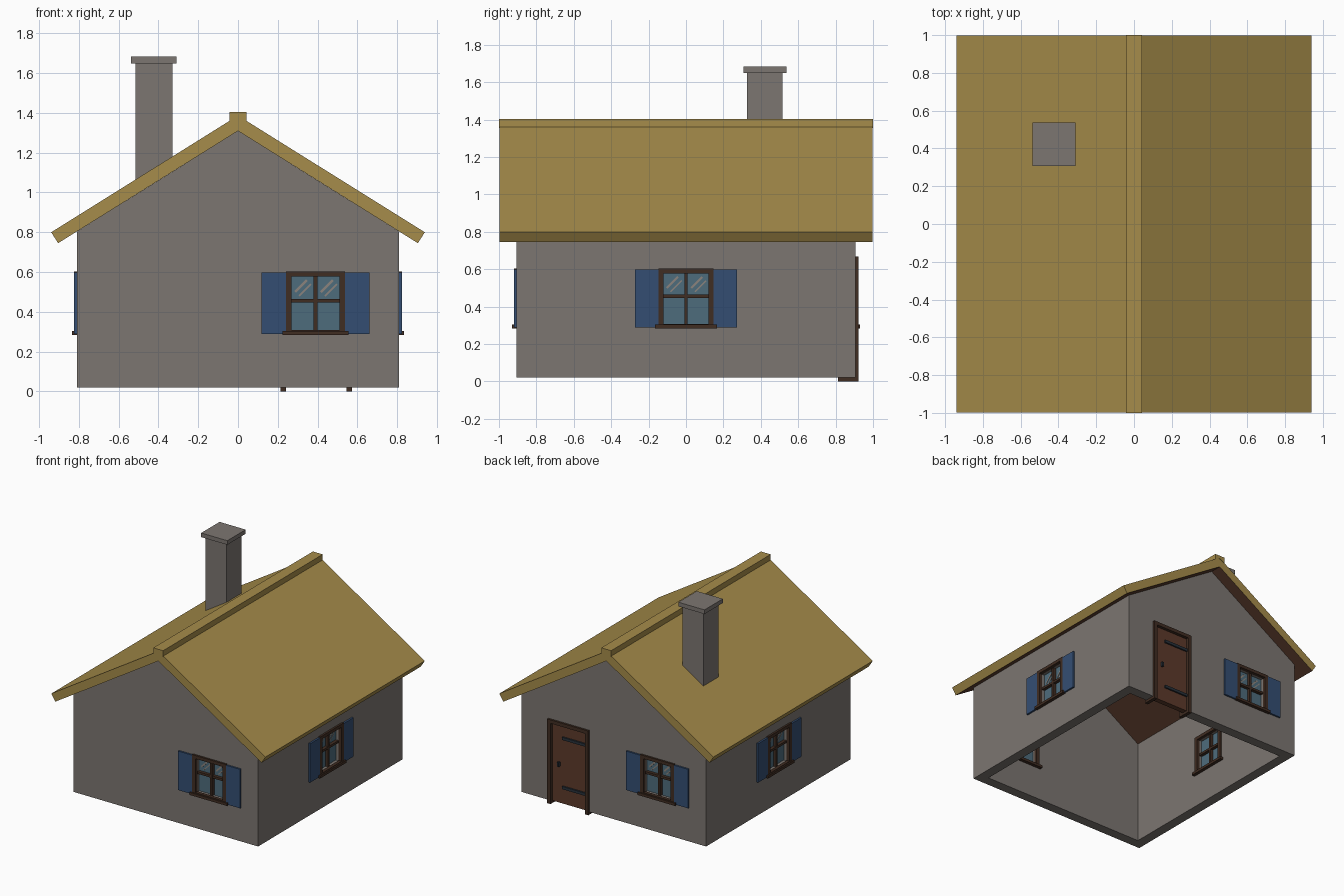
import bpy, bmesh, math
from mathutils import Matrix, Vector

if "Cube" in bpy.data.objects:
    bpy.data.objects.remove(bpy.data.objects["Cube"])


def material(name, rgb):
    m = bpy.data.materials.new(name)
    m.diffuse_color = (*rgb, 1)
    m.use_nodes = True
    m.node_tree.nodes["Principled BSDF"].inputs["Base Color"].default_value = m.diffuse_color
    return m


STONE = material("grey plaster", (0.202, 0.181, 0.165))
THATCH = material("straw thatch", (0.381, 0.262, 0.069))
UNDER = material("roof board brown", (0.105, 0.046, 0.026))
DARK = material("dark wood", (0.051, 0.026, 0.016))
DOOR = material("door wood", (0.107, 0.042, 0.023))
BLUE = material("shutter blue", (0.034, 0.076, 0.171))
GLASS = material("window glass", (0.076, 0.150, 0.202))
GLINT = material("glass glint", (0.260, 0.230, 0.205))
IRON = material("dark iron", (0.021, 0.030, 0.042))

HALF_X, HALF_Y, WALL = 0.81, 0.905, 0.08


def finish(name, bm, *mats):
    bmesh.ops.recalc_face_normals(bm, faces=bm.faces)
    me = bpy.data.meshes.new(name)
    bm.to_mesh(me)
    bm.free()
    for m in mats:
        me.materials.append(m)
    ob = bpy.data.objects.new(name, me)
    bpy.context.collection.objects.link(ob)
    return ob


def boxes(name, spans, mat, frame=Matrix(), tilt=0):
    """Join boxes given as (x0, x1, y0, y1, z0, z1), each tilted about its own y axis."""
    bm = bmesh.new()
    for x0, x1, y0, y1, z0, z1 in spans:
        centre = Vector((x0 + x1, y0 + y1, z0 + z1)) / 2
        size = Matrix.Diagonal((x1 - x0, y1 - y0, z1 - z0, 1))
        place = Matrix.Translation(centre) @ Matrix.Rotation(tilt, 4, 'Y')
        bmesh.ops.create_cube(bm, size=1, matrix=frame @ place @ size)
    return finish(name, bm, mat)


def prism(name, profile, y0, y1, *mats):
    """Extrude an x-z profile along y."""
    bm = bmesh.new()
    face = bm.faces.new([bm.verts.new((x, y0, z)) for x, z in profile])
    ext = bmesh.ops.extrude_face_region(bm, geom=[face])["geom"]
    bmesh.ops.translate(bm, vec=(0, y1 - y0, 0),
                        verts=[v for v in ext if isinstance(v, bmesh.types.BMVert)])
    return finish(name, bm, *mats)


def wall_frame(angle, distance):
    """Local frame of a wall: x along it, -y outward, y = 0 on its outer surface."""
    return Matrix.Rotation(angle, 4, 'Z') @ Matrix.Translation((0, -distance, 0))


FRONT = wall_frame(0, HALF_Y)
RIGHT = wall_frame(math.pi / 2, HALF_X)
BACK = wall_frame(math.pi, HALF_Y)
LEFT = wall_frame(-math.pi / 2, HALF_X)
windows = {"front": (FRONT, 0.39), "right": (RIGHT, 0), "back": (BACK, 0.39), "left": (LEFT, 0)}
DOOR_X = -0.393

# Gabled walls, open underneath
walls = prism("walls", [(-HALF_X, 0.02), (HALF_X, 0.02), (HALF_X, 0.804), (0, 1.31),
                        (-HALF_X, 0.804)], -HALF_Y, HALF_Y, STONE)
room = boxes("room_cutter", [(WALL - HALF_X, HALF_X - WALL, WALL - HALF_Y, HALF_Y - WALL,
                              -1, 2)], STONE)

# Window and door openings
bm = bmesh.new()
openings = [(f @ Matrix.Translation((c, 0, 0.442)), (0.25, 0.4, 0.28)) for f, c in windows.values()]
openings.append((BACK @ Matrix.Translation((DOOR_X, 0, 0.275)), (0.33, 0.4, 0.75)))
for place, size in openings:
    bmesh.ops.create_cube(bm, size=1, matrix=place @ Matrix.Diagonal((*size, 1)))
holes = finish("opening_cutter", bm, STONE)
for cutter in (room, holes):
    mod = walls.modifiers.new(cutter.name, 'BOOLEAN')
    mod.operation, mod.solver, mod.object = 'DIFFERENCE', 'EXACT', cutter
    cutter.hide_render = True
    cutter.hide_set(True)

# Thatched roof with boarded underside
roof = prism("roof", [(0, 1.387), (0.94, 0.80), (0.905, 0.745), (0, 1.31),
                      (-0.905, 0.745), (-0.94, 0.80)], -0.998, 0.998, THATCH, UNDER)
for p in roof.data.polygons:
    p.material_index = int(p.normal.z < -0.7)
prism("ridge_cap", [(-0.043, 1.355), (0, 1.38), (0.043, 1.355), (0.043, 1.404),
                    (-0.043, 1.404)], -1, 1, THATCH)

# Chimney, its foot cut to the roof slope
prism("chimney", [(-0.515, 1.04), (-0.33, 1.155), (-0.33, 1.655), (-0.515, 1.655)],
      0.326, 0.517, STONE)
boxes("chimney_cap", [(-0.538, -0.309, 0.307, 0.537, 1.65, 1.683)], STONE)

# Windows with shutters
for side, (frame, centre) in windows.items():
    at = frame @ Matrix.Translation((centre, 0, 0))
    trim = []
    for y0, y1 in ((-0.015, 0.012), (0.068, 0.093)):      # outer and inner surrounds
        trim += [(-0.148, -0.12, y0, y1, 0.295, 0.603), (0.12, 0.148, y0, y1, 0.295, 0.603),
                 (-0.12, 0.12, y0, y1, 0.577, 0.603), (-0.12, 0.12, y0, y1, 0.295, 0.308)]
    boxes(side + "_window_frame", trim, DARK, at)
    boxes(side + "_window_bars", [(-0.009, 0.009, 0.012, 0.07, 0.305, 0.58),
                                  (-0.122, 0.122, 0.013, 0.069, 0.447, 0.465)], DARK, at)
    boxes(side + "_window_sill", [(-0.165, 0.165, -0.026, 0.015, 0.283, 0.304),
                                  (-0.165, 0.165, 0.065, 0.106, 0.283, 0.304)], DARK, at)
    boxes(side + "_window_pane", [(-0.125, 0.125, 0.038, 0.044, 0.303, 0.58)], GLASS, at)
    streaks = [(s + o - 0.042, s + o + 0.042, 0.035, 0.038, 0.521 - o - h, 0.521 - o + h)
               for s in (-0.065, 0.065) for o, h in ((-0.008, 0.006), (0.012, 0.004))]
    boxes(side + "_pane_glints", streaks, GLINT, at, -math.pi / 4)
    boxes(side + "_shutters", [(-0.272, -0.148, -0.014, 0.002, 0.288, 0.597),
                               (0.148, 0.272, -0.014, 0.002, 0.288, 0.597)], BLUE, at)

# Back door: posts, lintel, leaf, strap hinges, handle
at = BACK @ Matrix.Translation((DOOR_X, 0, 0))
boxes("door_frame", [(-0.18, -0.152, -0.016, 0.093, 0, 0.668),
                     (0.152, 0.18, -0.016, 0.093, 0, 0.668),
                     (-0.152, 0.152, -0.016, 0.093, 0.64, 0.668)], DARK, at)
boxes("door_leaf", [(-0.153, 0.153, 0.008, 0.05, 0.02, 0.642)], DOOR, at)
boxes("door_hinges", [(-0.06, 0.152, -0.004, 0.009, z - 0.011, z + 0.011)
                      for z in (0.15, 0.54)], IRON, at)
boxes("door_handle", [(-0.098, -0.082, -0.012, 0.009, 0.31, 0.345)], IRON,
      BACK @ Matrix.Translation((DOOR_X, 0, 0)))
